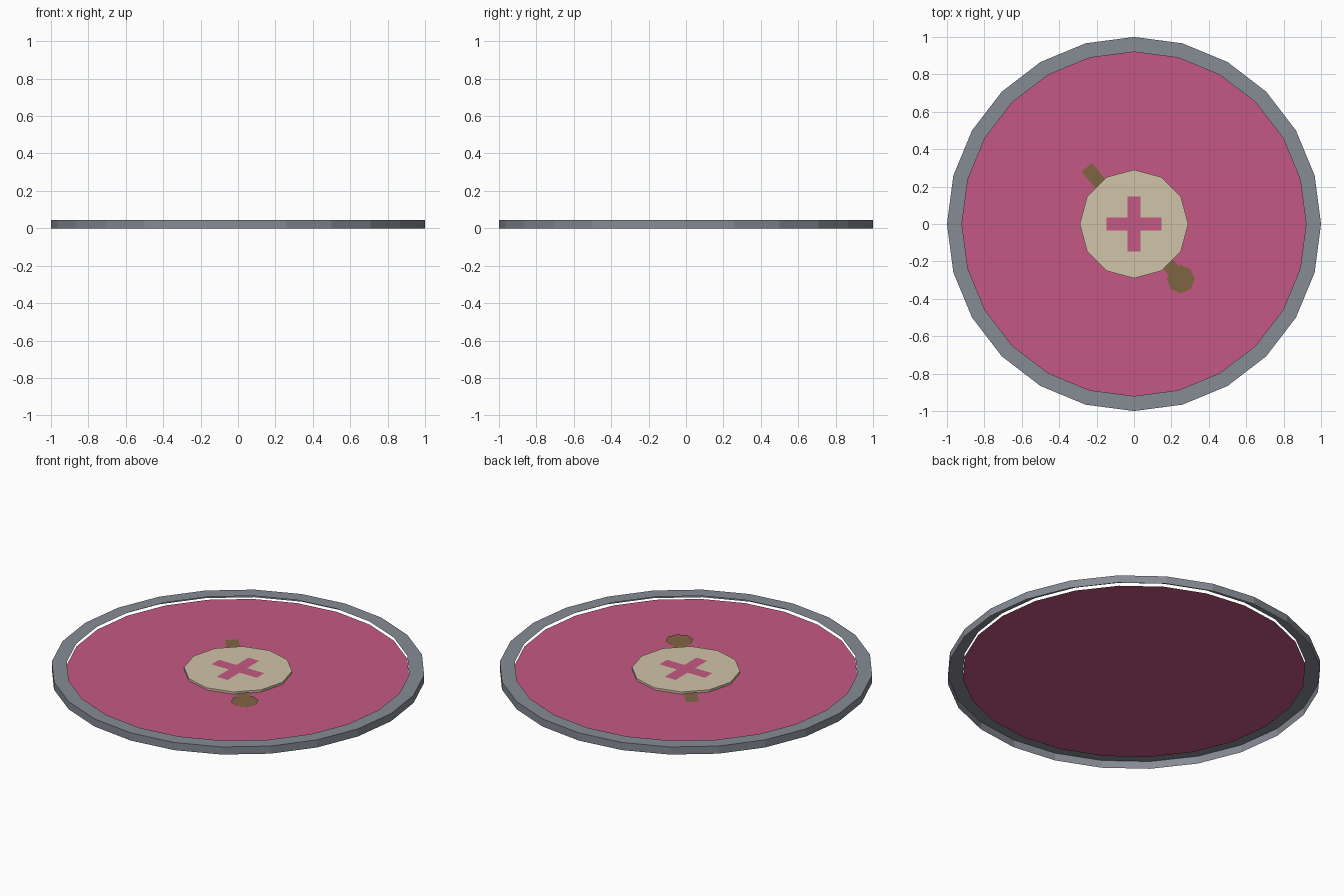
import bpy
import bmesh
from math import cos, sin, pi, atan2, hypot
from mathutils import Matrix, Vector

cube = bpy.data.objects.get("Cube")
if cube:
    bpy.data.objects.remove(cube, do_unlink=True)


def material(name, *srgb):
    color = [((c / 255 + 0.055) / 1.055) ** 2.4 for c in srgb] + [1]
    mat = bpy.data.materials.new(name)
    mat.use_nodes = True
    mat.diffuse_color = color
    mat.node_tree.nodes["Principled BSDF"].inputs["Base Color"].default_value = color
    return mat


PINK = material("pink", 196, 89, 131)
GREY = material("steel grey", 134, 139, 148)
CREAM = material("cream", 209, 195, 168)
BROWN = material("brown", 128, 101, 66)


def circle(radius, sides, x=0, y=0):
    return [(x + radius * cos(2 * pi * i / sides), y + radius * sin(2 * pi * i / sides))
            for i in range(sides)]


def finish(name, bm, mat):
    mesh = bpy.data.meshes.new(name)
    bm.to_mesh(mesh)
    bm.free()
    mesh.materials.append(mat)
    obj = bpy.data.objects.new(name, mesh)
    bpy.context.collection.objects.link(obj)
    return obj


def loft(bm, loops):
    """Skin consecutive closed loops of (points, z) with quads."""
    rows = [[bm.verts.new((x, y, z)) for x, y in pts] for pts, z in loops]
    for a, b in zip(rows, rows[1:]):
        for i in range(len(a)):
            j = (i + 1) % len(a)
            bm.faces.new((a[i], a[j], b[j], b[i]))
    return rows


def plate(name, points, z, mat, base=None):
    """Flat sheet at height z, with side walls down to base if given."""
    bm = bmesh.new()
    loops = [(points, z)] if base is None else [(points, base), (points, z)]
    bm.faces.new(loft(bm, loops)[-1])
    return finish(name, bm, mat)


TOP, FLOOR, BOSS = 0.045, 0.027, 0.040

# Rim: open underneath, outer wall and flat top only
bm = bmesh.new()
loft(bm, [(circle(1, 24), 0), (circle(1, 24), TOP), (circle(0.92, 24), TOP)])
finish("rim", bm, GREY)

# Face sheet of the shield
plate("face_sheet", circle(0.92, 24), FLOOR, PINK)

# Diagonal bar with rounded knob
start, end = Vector((-0.253, 0.303)), Vector((0.25, -0.295))
side = (end - start).orthogonal().normalized() * 0.036
plate("bar", [start - side, end - side, end + side, start + side], FLOOR + 0.003, BROWN)
plate("bar_knob", circle(0.075, 8, *end), FLOOR + 0.004, BROWN)

# Central boss with a cross on top
plate("boss", circle(0.29, 12), BOSS, CREAM, FLOOR)
a, b = 0.148, 0.035
quarter = [(a, -b), (a, b), (b, b)]
cross = []
for k in range(4):
    turn = Matrix.Rotation(k * pi / 2, 2)
    cross += [tuple(turn @ Vector(p)) for p in quarter]
plate("cross", cross, BOSS + 0.002, PINK)
